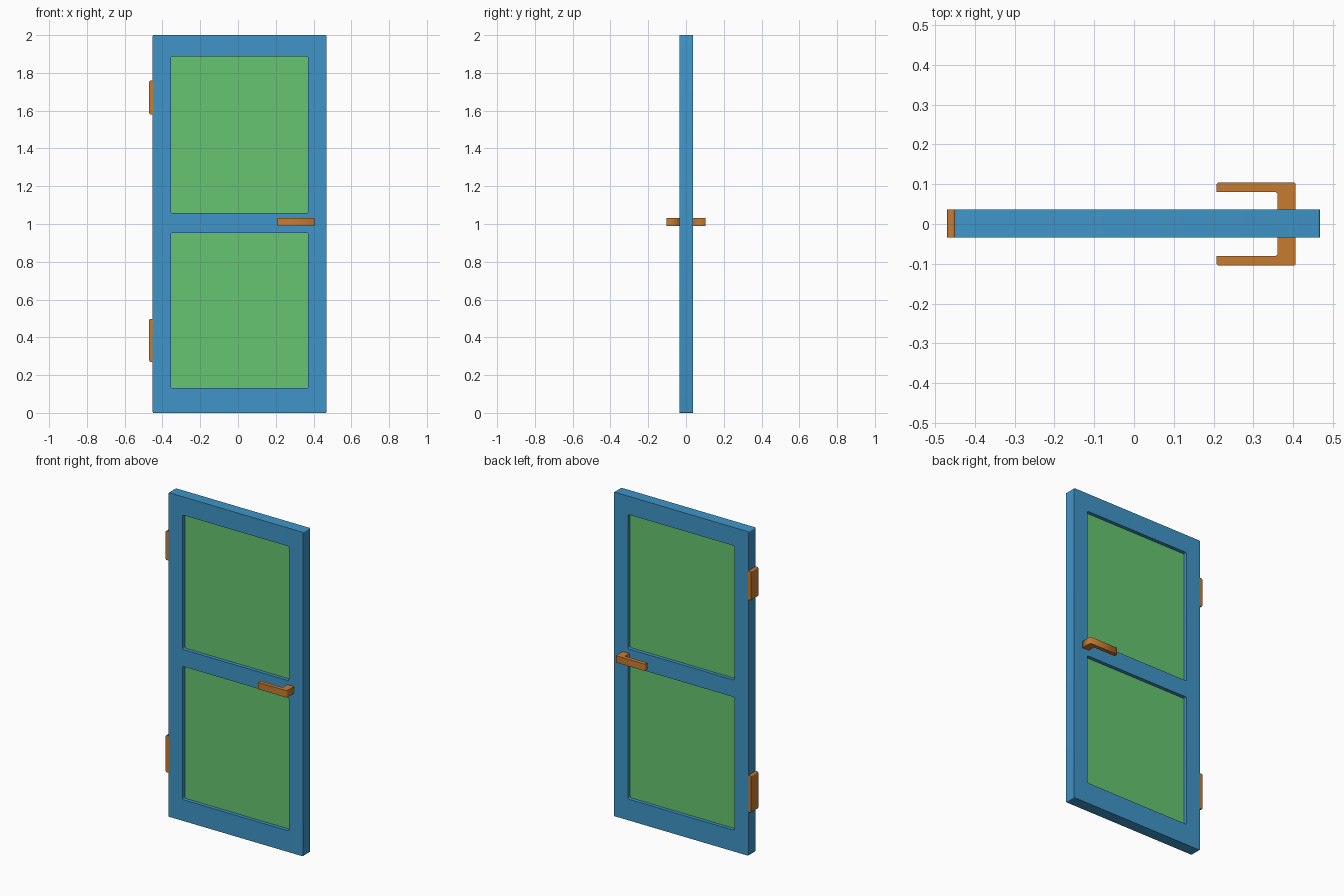
import bpy
from math import sin, cos, pi

if "Cube" in bpy.data.objects:
    bpy.data.objects.remove(bpy.data.objects["Cube"])


def material(name, color):
    m = bpy.data.materials.new(name)
    m.diffuse_color = color
    m.use_nodes = True
    m.node_tree.nodes["Principled BSDF"].inputs["Base Color"].default_value = m.diffuse_color
    return m


BLUE = material("frame_blue", (0.05, 0.30, 0.58, 1))
GREEN = material("panel_green", (0.13, 0.56, 0.16, 1))
ORANGE = material("fitting_orange", (0.58, 0.20, 0.03, 1))


def rounded_rect(x0, x1, z0, z1, r, steps=3):
    """Outline of a rectangle with rounded corners."""
    pts = []
    corners = [(x1 - r, z1 - r), (x0 + r, z1 - r), (x0 + r, z0 + r), (x1 - r, z0 + r)]
    for i, (cx, cz) in enumerate(corners):
        for k in range(steps + 1):
            a = (i + k / steps) * pi / 2
            pts.append((cx + r * cos(a), cz + r * sin(a)))
    return pts


def plate(name, outlines, half_depth, mat, location=(0, 0, 0), upright=True):
    """Extrude outlines (the first is the rim, the others are holes) to a mesh."""
    curve = bpy.data.curves.new(name, 'CURVE')
    curve.dimensions = '2D'
    curve.fill_mode = 'BOTH'
    curve.extrude = half_depth
    for pts in outlines:
        s = curve.splines.new('POLY')
        s.points.add(len(pts) - 1)
        for p, (u, v) in zip(s.points, pts):
            p.co = (u, v, 0, 1)
        s.use_cyclic_u = True
    ob = bpy.data.objects.new(name, curve)
    bpy.context.collection.objects.link(ob)
    ob.location = location
    if upright:
        ob.rotation_euler.x = pi / 2
    bpy.ops.object.select_all(action='DESELECT')
    ob.select_set(True)
    bpy.context.view_layer.objects.active = ob
    bpy.ops.object.convert(target='MESH')
    ob = bpy.context.object
    ob.data.materials.clear()
    ob.data.materials.append(mat)
    return ob


Y = 0.001
openings = {"lower": (-0.355, 0.371, 0.131, 0.953), "upper": (-0.355, 0.371, 1.058, 1.887)}

# Door frame with two openings
rims = [rounded_rect(-0.452, 0.468, 0, 2, 0.006)]
rims += [rounded_rect(*o, 0.009) for o in openings.values()]
plate("door_frame", rims, 0.035, BLUE, (0, Y, 0))

# Recessed panels
for key, o in openings.items():
    plate(key + "_panel", [rounded_rect(*o, 0.009)], 0.013, GREEN, (0, Y, 0))

# Hinges on the left edge
for key, z0, z1 in (("lower", 0.27, 0.498), ("upper", 1.58, 1.76)):
    plate(key + "_hinge", [rounded_rect(-0.47, -0.448, z0, z1, 0.007)], 0.035, ORANGE, (0, Y, 0))

# Lever handles, front and back
lever = [(0.361, 0.034), (0.406, 0.034), (0.406, 0.101), (0.403, 0.104), (0.211, 0.104),
         (0.208, 0.101), (0.208, 0.080), (0.357, 0.080), (0.361, 0.077)]
for key, side in (("front", -1), ("back", 1)):
    plate(key + "_handle", [[(x, side * y) for x, y in lever]], 0.021, ORANGE,
          (0, 0, 1.011), upright=False)
